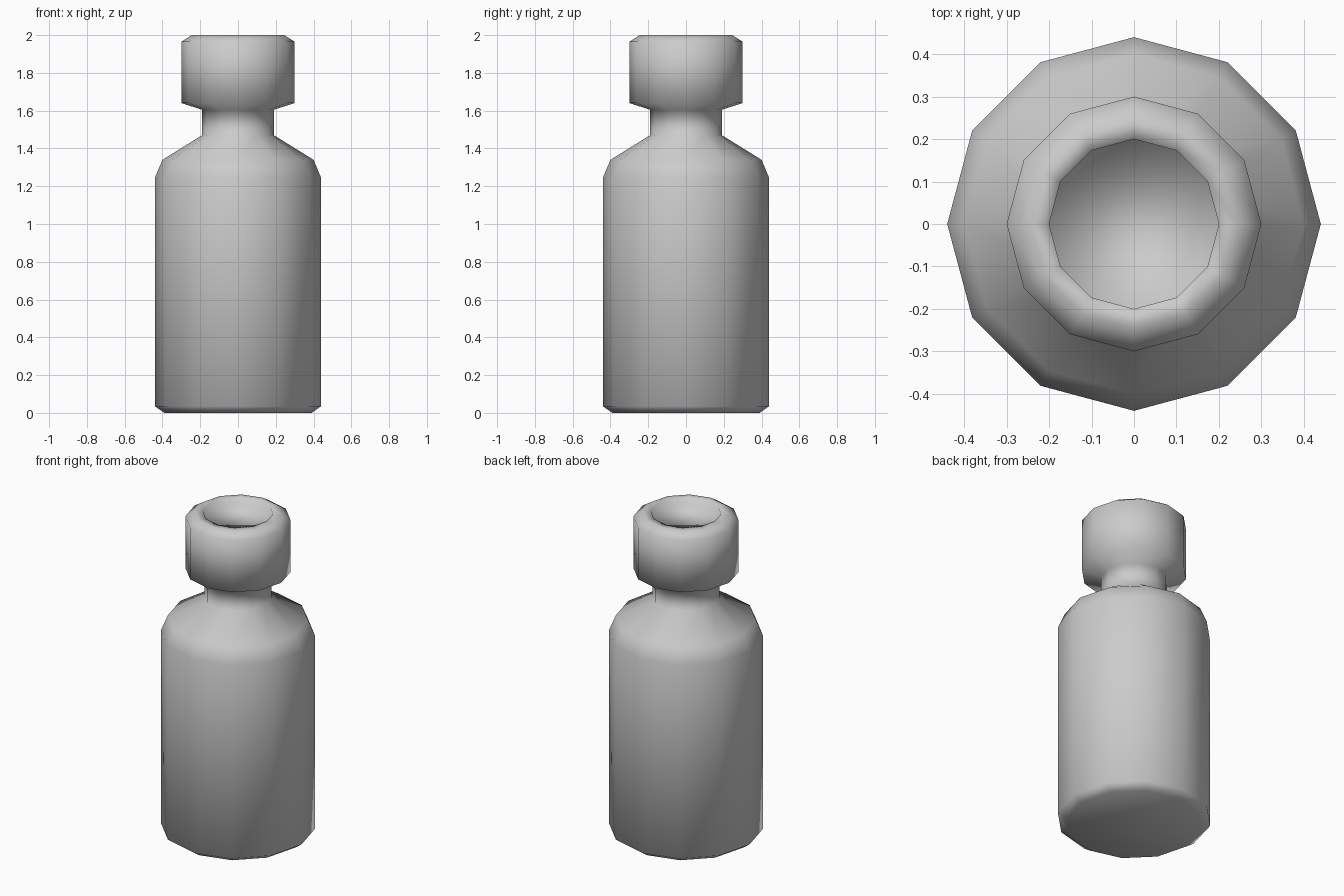
import bpy, bmesh, math

if "Cube" in bpy.data.objects:
    bpy.data.objects.remove(bpy.data.objects["Cube"])

SIDES = 12


def lathe(name, profile):
    """Revolve (radius, z) points into a closed, smooth low-poly solid."""
    bm = bmesh.new()
    rings = [[bm.verts.new((r * math.cos(2 * math.pi * i / SIDES),
                            r * math.sin(2 * math.pi * i / SIDES), z))
              for i in range(SIDES)] for r, z in profile]
    for a, b in zip(rings, rings[1:]):
        for i in range(SIDES):
            j = (i + 1) % SIDES
            bm.faces.new((a[i], a[j], b[j], b[i]))
    bm.faces.new(rings[0][::-1])
    bm.faces.new(rings[-1])
    for f in bm.faces:
        f.smooth = True
    mesh = bpy.data.meshes.new(name)
    bm.to_mesh(mesh)
    bm.free()
    obj = bpy.data.objects.new(name, mesh)
    bpy.context.collection.objects.link(obj)
    return obj


# Body, shoulder, neck and cap in one outline, ending in the recessed cap top
lathe("vial", [
    (0.39, 0), (0.44, 0.035), (0.44, 1.245), (0.40, 1.34),   # body
    (0.19, 1.47), (0.19, 1.605),                             # neck
    (0.30, 1.64), (0.30, 1.965), (0.245, 2.0),               # cap
    (0.20, 2.0), (0.20, 1.96),                               # top recess
])
